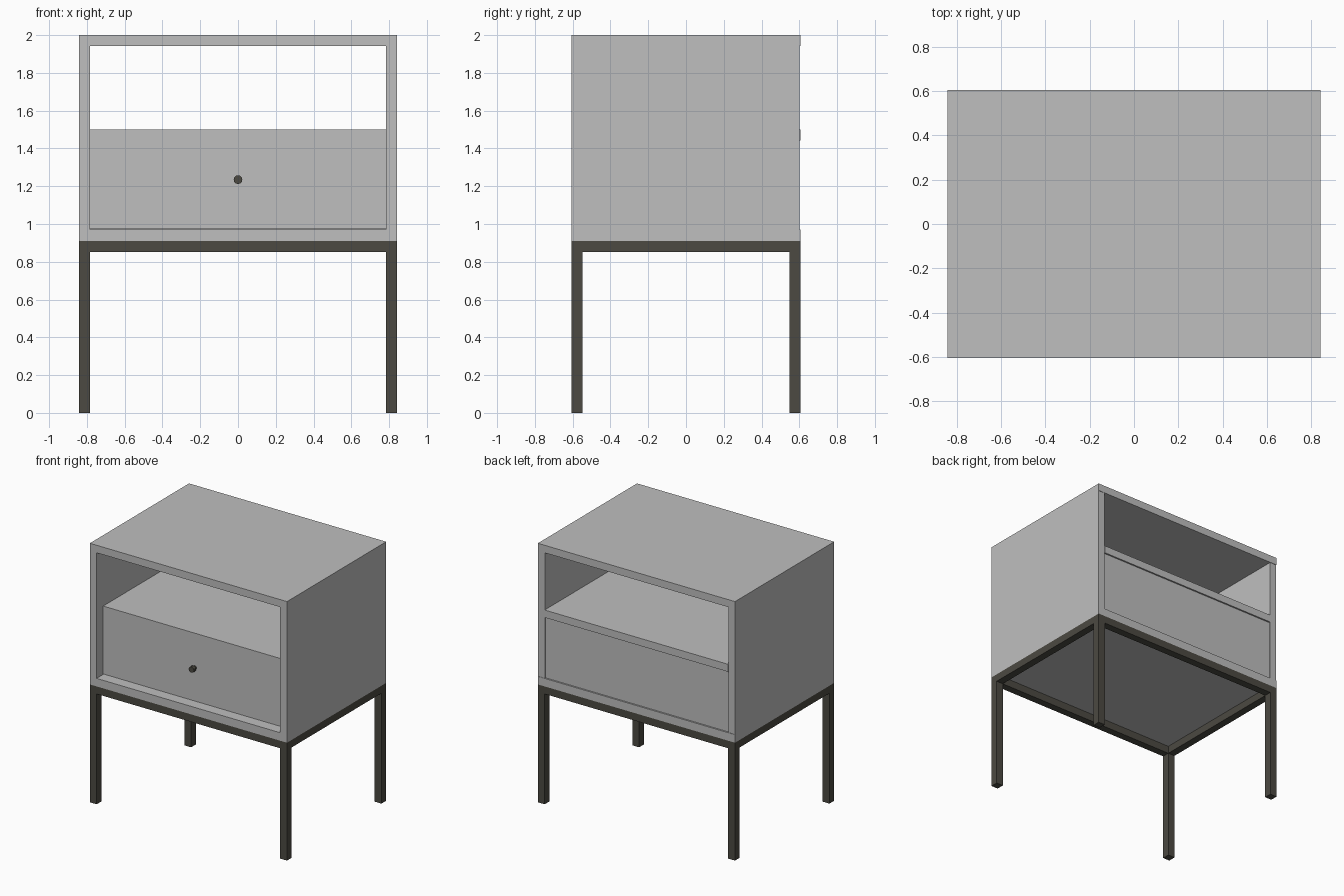
import bpy

cube = bpy.data.objects.get("Cube")
if cube:
    bpy.data.objects.remove(cube, do_unlink=True)


def material(name, rgb):
    mat = bpy.data.materials.new(name)
    mat.use_nodes = True
    mat.diffuse_color = (*rgb, 1)
    mat.node_tree.nodes["Principled BSDF"].inputs["Base Color"].default_value = (*rgb, 1)
    return mat


GREY = material("light grey board", (0.52, 0.52, 0.52))
METAL = material("dark bronze metal", (0.072, 0.068, 0.054))


def box(name, low, high, mat):
    """Box between two opposite corners."""
    bpy.ops.mesh.primitive_cube_add(size=1)
    obj = bpy.context.object
    obj.name = name
    for v in obj.data.vertices:
        v.co = [h if c > 0 else l for c, l, h in zip(v.co, low, high)]
    obj.data.materials.append(mat)
    return obj


W, D = 0.842, 0.605          # half width, half depth
T = 0.058                    # board and tube thickness
FRAME_TOP, FLOOR_TOP, TOP = 0.91, 0.972, 2.0
RAIL_LOW = FRAME_TOP - T
IN = W - T                   # inner half width
SHELF = 1.5
FRONT = -D + 0.08            # face of the recessed drawer

# Cabinet boards
box("top_board", (-W, -D, TOP - T), (W, D, TOP), GREY)
box("bottom_board", (-W, -D, FRAME_TOP), (W, D, FLOOR_TOP), GREY)
box("shelf", (-IN, FRONT + T, SHELF - T), (IN, D, SHELF), GREY)
box("drawer_front", (-IN, FRONT, FLOOR_TOP + 0.004), (IN, FRONT + T, SHELF), GREY)
box("back_board", (-IN, D - T, FLOOR_TOP), (IN, D - 0.012, SHELF - T), GREY)

# Side boards, legs and side rails
for side, s in (("left", 1), ("right", -1)):
    x0, x1 = sorted((s * IN, s * W))
    box(side + "_side_board", (x0, -D, FLOOR_TOP), (x1, D - 0.003, TOP - T), GREY)
    box(side + "_rail", (x0, -D + T, RAIL_LOW), (x1, D - T, FRAME_TOP), METAL)
    for end, e in (("front", -1), ("back", 1)):
        y0, y1 = sorted((e * (D - T), e * D))
        box(f"{end}_{side}_leg", (x0, y0, 0), (x1, y1, FRAME_TOP), METAL)

# Front and back rails
for end, e in (("front", -1), ("back", 1)):
    y0, y1 = sorted((e * (D - T), e * D))
    box(end + "_rail", (-IN, y0, RAIL_LOW), (IN, y1, FRAME_TOP), METAL)


# Drawer knob: thin stem and round head
def knob_part(name, radius, y0, y1):
    bpy.ops.mesh.primitive_cylinder_add(
        vertices=12, radius=radius, depth=y1 - y0,
        location=(0, (y0 + y1) / 2, 1.235), rotation=(1.5708, 0, 0))
    obj = bpy.context.object
    obj.name = name
    obj.data.materials.append(METAL)
    bpy.ops.object.shade_smooth_by_angle()


knob_part("knob_stem", 0.014, FRONT - 0.025, FRONT)
knob_part("knob_head", 0.023, FRONT - 0.045, FRONT - 0.02)
